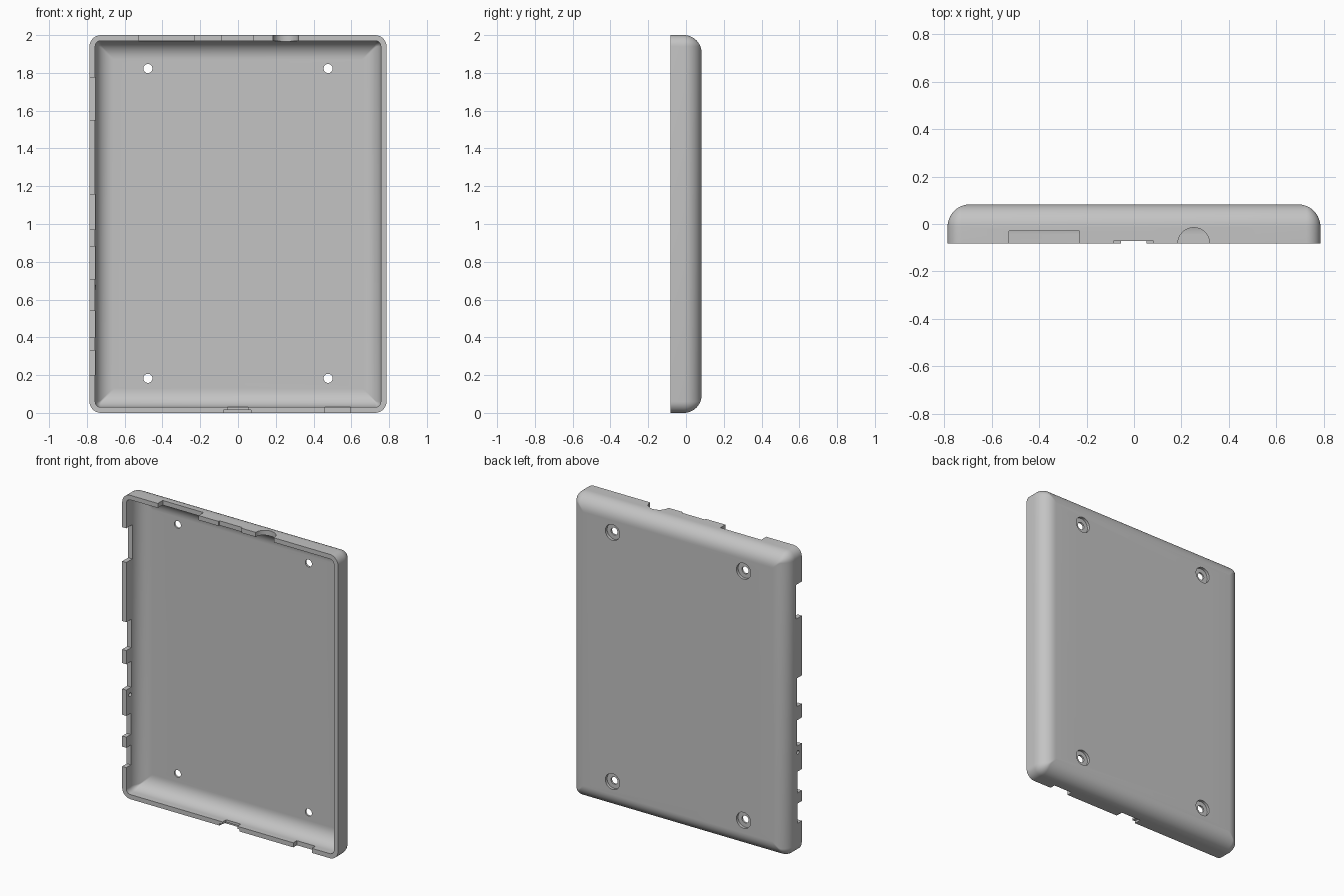
import bpy, bmesh
from math import pi, sin, cos
from mathutils import Matrix, Vector

if "Cube" in bpy.data.objects:
    bpy.data.objects.remove(bpy.data.objects["Cube"])

W, H = 0.786, 1.0           # half width, half height
FRONT, BACK = -0.082, 0.083
WALL, FILLET, CORNER = 0.03, 0.095, 0.06

grey = bpy.data.materials.new("plain grey")
grey.use_nodes = True
colour = (0.55, 0.55, 0.55, 1)
grey.diffuse_color = colour
grey.node_tree.nodes["Principled BSDF"].inputs["Base Color"].default_value = colour


def make_object(name, bm):
    bmesh.ops.recalc_face_normals(bm, faces=bm.faces)
    mesh = bpy.data.meshes.new(name)
    bm.to_mesh(mesh)
    bm.free()
    mesh.materials.append(grey)
    obj = bpy.data.objects.new(name, mesh)
    bpy.context.collection.objects.link(obj)
    return obj


def ring(bm, inset, y, steps=8):
    """Rounded rectangle in the xz plane, drawn in from the outside edge."""
    r = max(CORNER - inset, 0.006)
    verts = []
    for corner, (sx, sz) in enumerate([(1, 1), (-1, 1), (-1, -1), (1, -1)]):
        for i in range(steps + 1):
            a = (corner + i / steps) * pi / 2
            verts.append(bm.verts.new((sx * (W - inset - r) + r * cos(a), y,
                                       H + sz * (H - inset - r) + r * sin(a))))
    return verts


def fillet(inset, back, steps=12):
    """Quarter round from the flat back to the side wall."""
    angles = [i / steps * pi / 2 for i in range(steps + 1)]
    return [(inset + FILLET * (1 - sin(a)), back - FILLET * (1 - cos(a))) for a in angles]


# Tray: outer skin to the rim, then the inner skin down to the floor
profile = fillet(0, BACK) + [(0, FRONT), (WALL, FRONT)]
profile += reversed(fillet(WALL, BACK - WALL))
bm = bmesh.new()
rings = [ring(bm, inset, y) for inset, y in profile]
for a, b in zip(rings, rings[1:]):
    for i in range(len(a)):
        j = (i + 1) % len(a)
        bm.faces.new((a[i], a[j], b[j], b[i]))
bm.faces.new(rings[0])
bm.faces.new(rings[-1])
case = make_object("case_back_shell", bm)


def cut(bm):
    """Subtract a solid from the case and discard it."""
    cutter = make_object("cutter", bm)
    cutter.hide_render = True
    mod = case.modifiers.new("cut", 'BOOLEAN')
    mod.operation, mod.solver, mod.object = 'DIFFERENCE', 'EXACT', cutter
    bpy.context.view_layer.objects.active = case
    bpy.ops.object.modifier_apply(modifier=mod.name)
    bpy.data.objects.remove(cutter)


def cut_box(x0, x1, y1, z0, z1):
    """Notch open to the front, reaching back to y1."""
    low, high = Vector((x0, -0.2, z0)), Vector((x1, y1, z1))
    bm = bmesh.new()
    bmesh.ops.create_cube(bm, size=1, matrix=Matrix.Translation((low + high) / 2)
                          @ Matrix.Diagonal((*(high - low), 1)))
    cut(bm)


def cut_cylinder(centre, radius, depth, axis):
    turn = {'X': Matrix.Rotation(pi / 2, 4, 'Y'), 'Y': Matrix.Rotation(pi / 2, 4, 'X'),
            'Z': Matrix.Identity(4)}[axis]
    bm = bmesh.new()
    bmesh.ops.create_cone(bm, cap_ends=True, segments=32, radius1=radius, radius2=radius,
                          depth=depth, matrix=Matrix.Translation(centre) @ turn)
    cut(bm)


# Screw holes with counterbores on the back
for x in (-0.477, 0.477):
    for z in (0.183, 1.823):
        cut_cylinder((x, BACK, z), 0.024, 0.2, 'Y')
        cut_cylinder((x, BACK, z), 0.052, 0.036, 'Y')

# Top edge openings
cut_box(-0.527, -0.23, -0.03, 1.95, 2.1)
cut_box(-0.086, 0.082, -0.071, 1.95, 2.1)
cut_cylinder((0.252, FRONT, 2.0), 0.067, 0.12, 'Z')

# Bottom edge openings: a stepped socket and a plain slot
cut_box(-0.076, 0.07, -0.035, -0.1, 0.014)
cut_box(-0.055, 0.052, -0.045, -0.1, 0.05)
cut_box(0.46, 0.595, -0.045, -0.1, 0.05)

# Port openings along the right wall
for z0, z1, back in [(1.55, 1.775, -0.02), (0.97, 1.157, -0.03), (0.71, 0.88, -0.03),
                     (0.40, 0.54, -0.035), (0.20, 0.33, -0.035)]:
    cut_box(-0.9, -W + 0.05, back, z0, z1)
cut_cylinder((-W, -0.042, 0.665), 0.012, 0.12, 'X')

bpy.ops.object.select_all(action='DESELECT')
case.select_set(True)
bpy.context.view_layer.objects.active = case
bpy.ops.object.shade_smooth_by_angle(angle=pi / 6)
